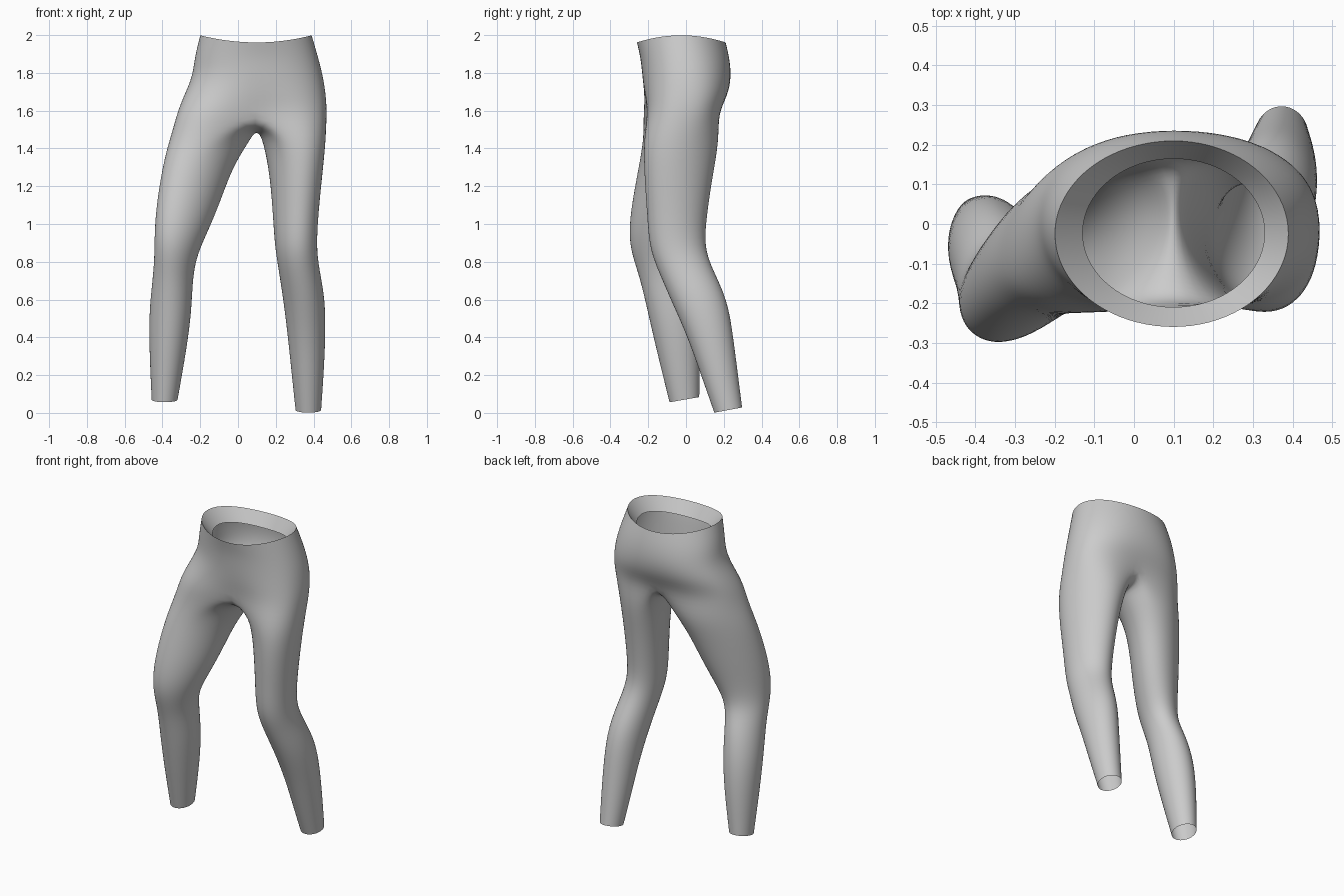
import bpy, bmesh
from math import sin, cos, pi, copysign

default_cube = bpy.data.objects.get("Cube")
if default_cube:
    bpy.data.objects.remove(default_cube, do_unlink=True)

WAIST_SIDES = 20
LEG_SIDES = 16
HALF = WAIST_SIDES // 2
BRIDGE = LEG_SIDES - HALF - 1
CENTRE_X = 0.1

# Hip rings: height, right x, left x, front y, back y, squareness, centre pinch, right shear
HIP_RINGS = [
    (2.0, -0.2, 0.39, -0.26, 0.21, 1, 0, 0),
    (1.88, -0.23, 0.425, -0.24, 0.23, 0.95, 0, 0),
    (1.78, -0.24, 0.45, -0.23, 0.24, 0.9, 0, 0),
    (1.68, -0.285, 0.465, -0.225, 0.23, 0.84, 0.04, 0.06),
    (1.58, -0.325, 0.47, -0.223, 0.19, 0.78, 0.16, 0.12),
]
# Leg rings: height, inner x, outer x, front y, back y, forward skew
LEFT_RINGS = [
    (1.44, 0.135, 0.465, -0.225, 0.175, 0.2),
    (1.25, 0.17, 0.445, -0.22, 0.14, 0.2),
    (1.05, 0.185, 0.425, -0.205, 0.11, 0.15),
    (0.88, 0.195, 0.415, -0.195, 0.095, 0.1),
    (0.76, 0.215, 0.43, -0.15, 0.14, 0),
    (0.6, 0.24, 0.462, -0.08, 0.22, 0),
    (0.4, 0.265, 0.463, 0.01, 0.25, 0),
    (0.2, 0.285, 0.453, 0.08, 0.275, 0),
    (0.015, 0.305, 0.44, 0.15, 0.297, 0),
]
RIGHT_RINGS = [
    (1.44, 0.06, -0.365, -0.225, 0.15, 0.3),
    (1.3, -0.03, -0.4, -0.25, 0.1, 0.35),
    (1.1, -0.1, -0.432, -0.288, 0.04, 0.35),
    (0.95, -0.165, -0.442, -0.303, -0.01, 0.3),
    (0.84, -0.215, -0.442, -0.287, -0.03, 0.2),
    (0.72, -0.24, -0.45, -0.245, 0.02, 0.1),
    (0.55, -0.245, -0.47, -0.205, 0.06, 0),
    (0.35, -0.27, -0.47, -0.16, 0.075, 0),
    (0.07, -0.32, -0.457, -0.087, 0.07, 0),
]

bm = bmesh.new()


def soften(value, power):
    return copysign(abs(value) ** power, value)


def hip_ring(z, right, left, front, back, power, pinch, shear, dip=0.0):
    """Closed ring starting at the front centre and running to the left."""
    verts = []
    mid_y, depth = (front + back) / 2, (back - front) / 2 * 1.015
    for j in range(WAIST_SIDES):
        a = 2 * pi * j / WAIST_SIDES
        width = (left - CENTRE_X if sin(a) > 0 else CENTRE_X - right) * 1.015
        x = width * soften(sin(a), power)
        y = mid_y - depth * soften(cos(a), power) * (1 - pinch * cos(a) ** 20)
        verts.append(bm.verts.new((CENTRE_X + x, y + shear * min(0, x), z - dip * cos(a) ** 2)))
    return verts


def leg_ring(z, inner, outer, front, back, skew, tilt=0.0):
    """Closed ring starting at the inner front and running round the outside."""
    verts = []
    for j in range(LEG_SIDES):
        a = 2 * pi * (j + BRIDGE / 2 + 0.5) / LEG_SIDES
        x = (inner + outer) / 2 + (inner - outer) / 2 * cos(a + skew) * 1.025
        y = (front + back) / 2 - (back - front) / 2 * sin(a) * 1.025
        verts.append(bm.verts.new((x, y, z - tilt * sin(a))))
    return verts


def skin(upper, lower):
    count = len(upper)
    for j in range(count):
        k = (j + 1) % count
        bm.faces.new((upper[j], upper[k], lower[k], lower[j]))


# Hips, with the waistband folded inward at the top
hips = [hip_ring(*ring, dip=0.04 if i == 0 else 0) for i, ring in enumerate(HIP_RINGS)]
fold = hip_ring(1.92, -0.13, 0.33, -0.21, 0.165, 1, 0, 0, dip=0.04)
for upper, lower in zip([fold] + hips, hips):
    skin(upper, lower)

# Crotch strip, shared by both legs
last = hips[-1]
start, end = last[HALF].co, last[0].co
strip = []
for k in range(1, BRIDGE + 1):
    t = k / (BRIDGE + 1)
    point = start.lerp(end, t)
    point.z -= 0.08 * sin(pi * t)
    strip.append(bm.verts.new(point))

# Legs
halves = (last[:HALF + 1], [last[-j % WAIST_SIDES] for j in range(HALF + 1)])
for half, rings in zip(halves, (LEFT_RINGS, RIGHT_RINGS)):
    upper = half + strip
    for ring in rings:
        lower = leg_ring(*ring, tilt=0.014 if ring is rings[-1] else 0)
        skin(upper, lower)
        upper = lower

# Outward normals and smooth shading
bmesh.ops.recalc_face_normals(bm, faces=bm.faces)
if sum(f.normal.x * (f.calc_center_median().x - CENTRE_X) for f in bm.faces) < 0:
    bmesh.ops.reverse_faces(bm, faces=bm.faces)
for face in bm.faces:
    face.smooth = True

# Keep the waist edge crisp
crease = bm.edges.layers.float.new("crease_edge")
for j in range(WAIST_SIDES):
    edge = bm.edges.get((hips[0][j], hips[0][(j + 1) % WAIST_SIDES]))
    edge[crease] = 1.0
    edge.smooth = False

mesh = bpy.data.meshes.new("leggings")
bm.to_mesh(mesh)
bm.free()
leggings = bpy.data.objects.new("leggings", mesh)
bpy.context.collection.objects.link(leggings)

fabric = bpy.data.materials.new("grey fabric")
fabric.use_nodes = True
colour = (0.6, 0.6, 0.6, 1)
fabric.diffuse_color = colour
fabric.node_tree.nodes["Principled BSDF"].inputs["Base Color"].default_value = colour
mesh.materials.append(fabric)

subdivision = leggings.modifiers.new("subdivision", "SUBSURF")
subdivision.levels = subdivision.render_levels = 2
